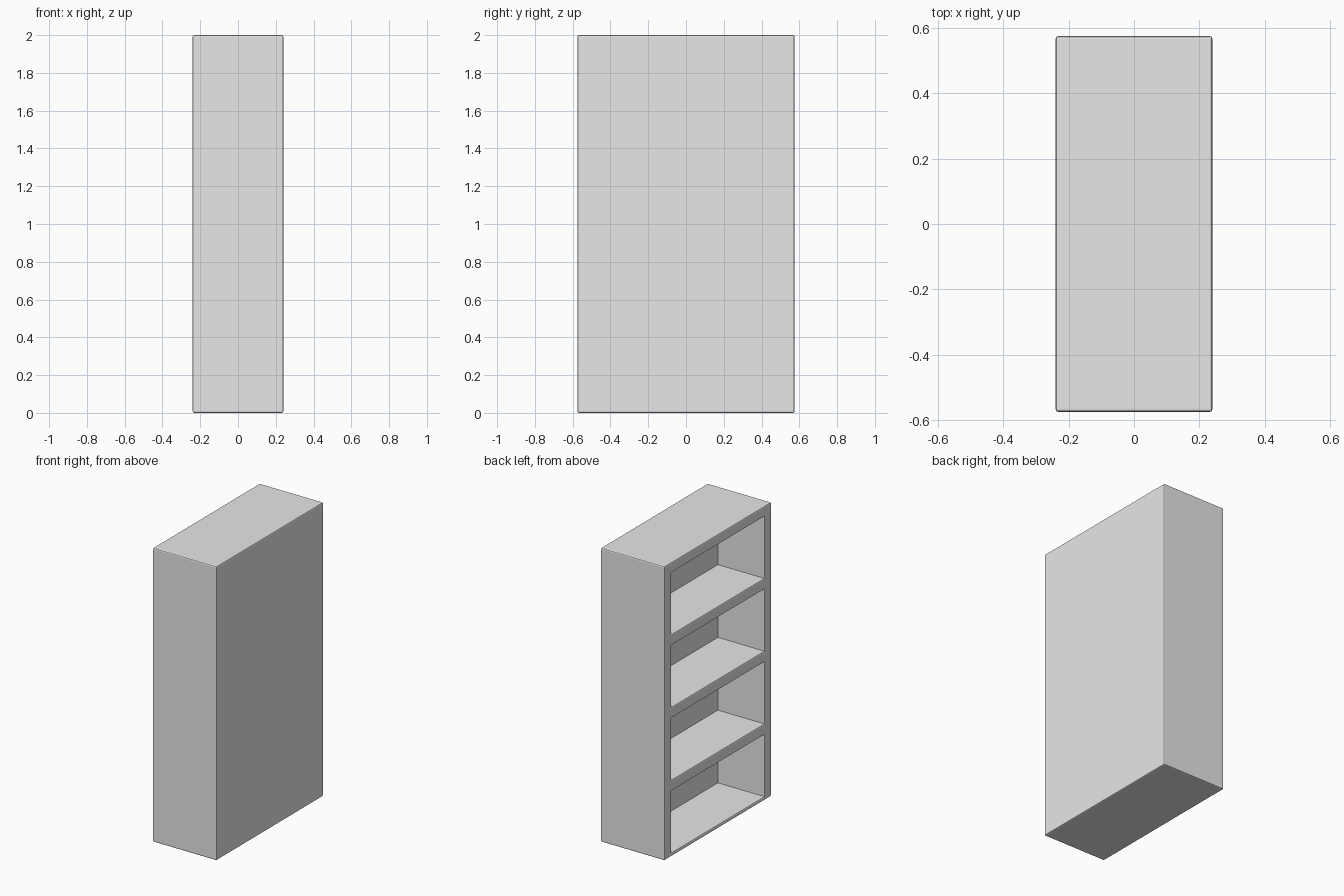
import bpy
import bmesh
from mathutils import Vector

# Remove the default cube
cube = bpy.data.objects.get("Cube")
if cube:
    bpy.data.objects.remove(cube, do_unlink=True)

HALF_X, HALF_Y, HEIGHT = 0.24, 0.575, 2.0
SIDE = 0.075            # side panel thickness
DEPTH = 0.35            # depth of each compartment
FLOOR, PITCH, CLEAR = 0.025, 0.495, 0.42
BEVEL = 0.008
SHELVES = [(FLOOR + i * PITCH, FLOOR + i * PITCH + CLEAR) for i in range(4)]

# Painted grey material
grey = bpy.data.materials.new("light grey")
grey.use_nodes = True
grey.diffuse_color = (0.8, 0.8, 0.8, 1)
grey.node_tree.nodes["Principled BSDF"].inputs["Base Color"].default_value = (0.8, 0.8, 0.8, 1)

# Solid cabinet block
bm = bmesh.new()
bmesh.ops.create_cube(bm, size=1)
bmesh.ops.scale(bm, vec=(2 * HALF_X, 2 * HALF_Y, HEIGHT), verts=bm.verts)
bmesh.ops.translate(bm, vec=(0, 0, HEIGHT / 2), verts=bm.verts)


def open_side():
    return [f for f in bm.faces if f.normal.x < -0.9]


def cut(point, normal):
    """Split only the open side along a plane."""
    faces = open_side()
    edges = {e for f in faces for e in f.edges}
    verts = {v for f in faces for v in f.verts}
    bmesh.ops.bisect_plane(bm, geom=faces + list(edges) + list(verts),
                           plane_co=point, plane_no=normal, dist=1e-5)
    bm.normal_update()


# Lay out the compartment mouths
bm.normal_update()
for s in (-1, 1):
    cut(Vector((0, s * (HALF_Y - SIDE), 0)), Vector((0, 1, 0)))
for low, high in SHELVES:
    for z in (low, high):
        cut(Vector((0, 0, z)), Vector((0, 0, 1)))

# Push each compartment in
mouths = []
for f in open_side():
    c = f.calc_center_median()
    if abs(c.y) < HALF_Y - SIDE and any(lo < c.z < hi for lo, hi in SHELVES):
        mouths.append(f)
pushed = bmesh.ops.extrude_discrete_faces(bm, faces=mouths)["faces"]
for f in pushed:
    bmesh.ops.translate(bm, vec=(DEPTH, 0, 0), verts=f.verts)
bmesh.ops.recalc_face_normals(bm, faces=bm.faces)
bm.normal_update()

# Soften the outer edges and the compartment rims
convex = [e for e in bm.edges
          if len(e.link_faces) == 2 and e.calc_face_angle_signed() > 0.5]
bmesh.ops.bevel(bm, geom=convex, offset=BEVEL, offset_type='OFFSET',
                segments=2, profile=0.5, affect='EDGES', clamp_overlap=False)

mesh = bpy.data.meshes.new("bookcase")
bm.to_mesh(mesh)
bm.free()
mesh.materials.append(grey)
bookcase = bpy.data.objects.new("bookcase", mesh)
bpy.context.collection.objects.link(bookcase)
